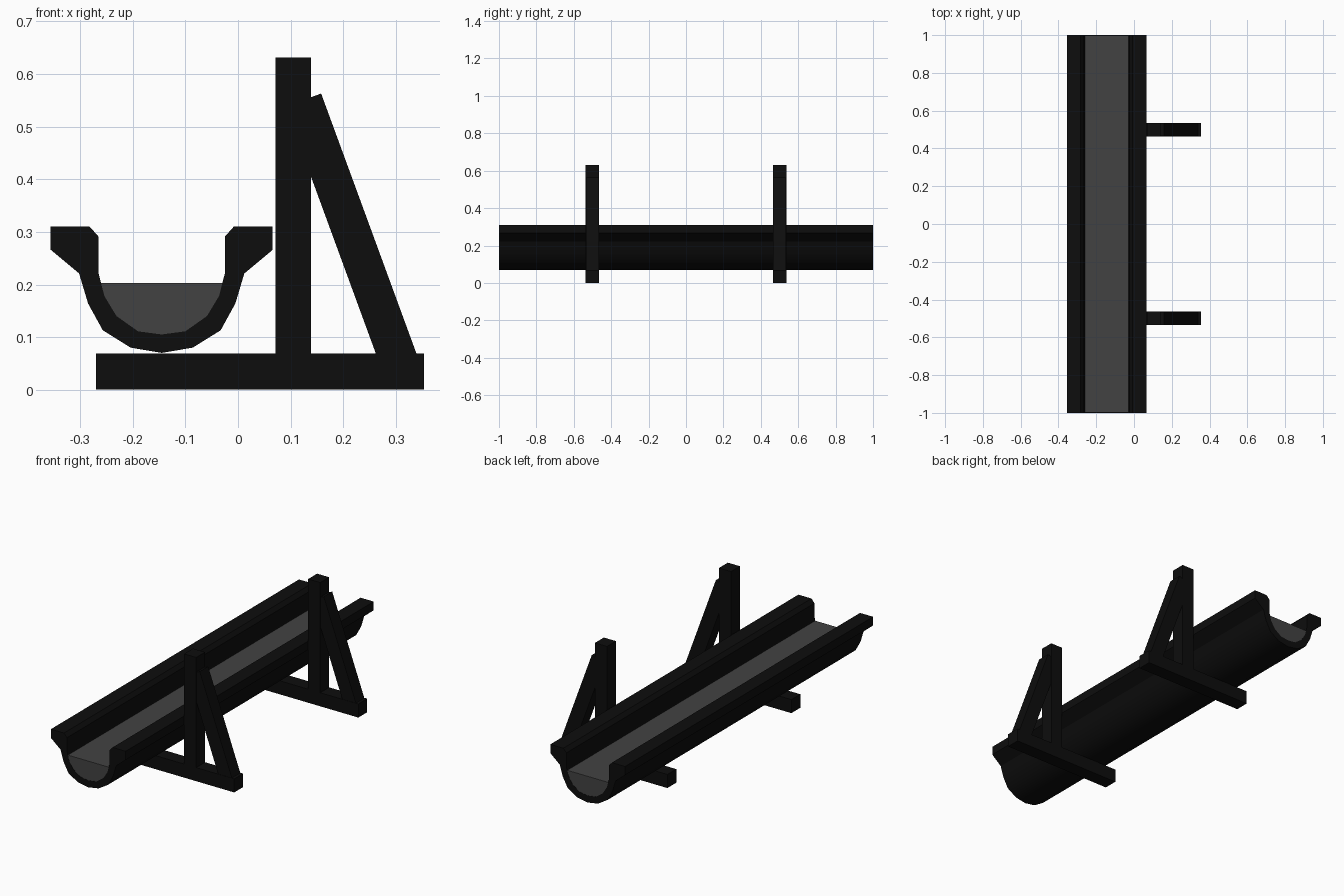
import bpy, bmesh, math

if "Cube" in bpy.data.objects:
    bpy.data.objects.remove(bpy.data.objects["Cube"])

CX = -0.145  # centre line of the trough


def material(name, grey):
    m = bpy.data.materials.new(name)
    m.diffuse_color = (grey, grey, grey, 1)
    m.use_nodes = True
    m.node_tree.nodes["Principled BSDF"].inputs["Base Color"].default_value = m.diffuse_color
    return m


wood = material("dark_wood", 0.004)
water_mat = material("water", 0.055)


def extrude_profile(name, points, y0, y1, mat):
    """Closed prism from an (x, z) outline running from y0 to y1."""
    bm = bmesh.new()
    face = bm.faces.new([bm.verts.new((x, y0, z)) for x, z in points])
    new = bmesh.ops.extrude_face_region(bm, geom=[face])["geom"]
    bmesh.ops.translate(bm, vec=(0, y1 - y0, 0),
                        verts=[v for v in new if isinstance(v, bmesh.types.BMVert)])
    bmesh.ops.recalc_face_normals(bm, faces=bm.faces)
    mesh = bpy.data.meshes.new(name)
    bm.to_mesh(mesh)
    bm.free()
    obj = bpy.data.objects.new(name, mesh)
    bpy.context.collection.objects.link(obj)
    mesh.materials.append(mat)
    return obj


def smooth(obj, degrees):
    bpy.ops.object.select_all(action="DESELECT")
    obj.select_set(True)
    bpy.context.view_layer.objects.active = obj
    bpy.ops.object.shade_smooth_by_angle(angle=math.radians(degrees))


def rect(x0, x1, z0, z1):
    return [(x0, z0), (x1, z0), (x1, z1), (x0, z1)]


def mirrored(half):
    """Half outline from bottom centre to top centre, mirrored about CX."""
    right = [(CX + x, z) for x, z in half]
    left = [(CX - x, z) for x, z in reversed(half) if x > 0]
    return right + left


# Trough: outer skin, rim and inner skin, right half then mirrored
outer = [(0, .07), (.059, .08), (.112, .113), (.14, .164), (.157, .221),
         (.211, .266), (.211, .31), (.137, .31), (.12, .291), (.12, .221)]
inner = [(.109, .178), (.086, .14), (.045, .111), (0, .105)]
half = outer + inner
right = [(CX + x, z) for x, z in half]
left = [(CX - x, z) for x, z in reversed(half) if x > 0]
# left half runs inner to outer, closing the ring at the bottom centre
trough = extrude_profile("trough", right + left, -1, 1, wood)
smooth(trough, 30)

# Water filling the lower part of the trough
fill = list(reversed(inner)) + [(.116, .203)]
extrude_profile("water", mirrored(fill), -0.999, 0.999, water_mat)

# Two support frames: foot beam, post and diagonal brace
brace = [(.090, .538), (.158, .563), (.349, .042), (.281, .017)]
for tag, y in (("front", -0.5), ("back", 0.5)):
    extrude_profile(tag + "_foot_beam", rect(-.27, .354, 0, .069), y - .036, y + .036, wood)
    extrude_profile(tag + "_post", rect(.071, .139, .069, .631), y - .036, y + .036, wood)
    extrude_profile(tag + "_brace", brace, y - .034, y + .034, wood)
